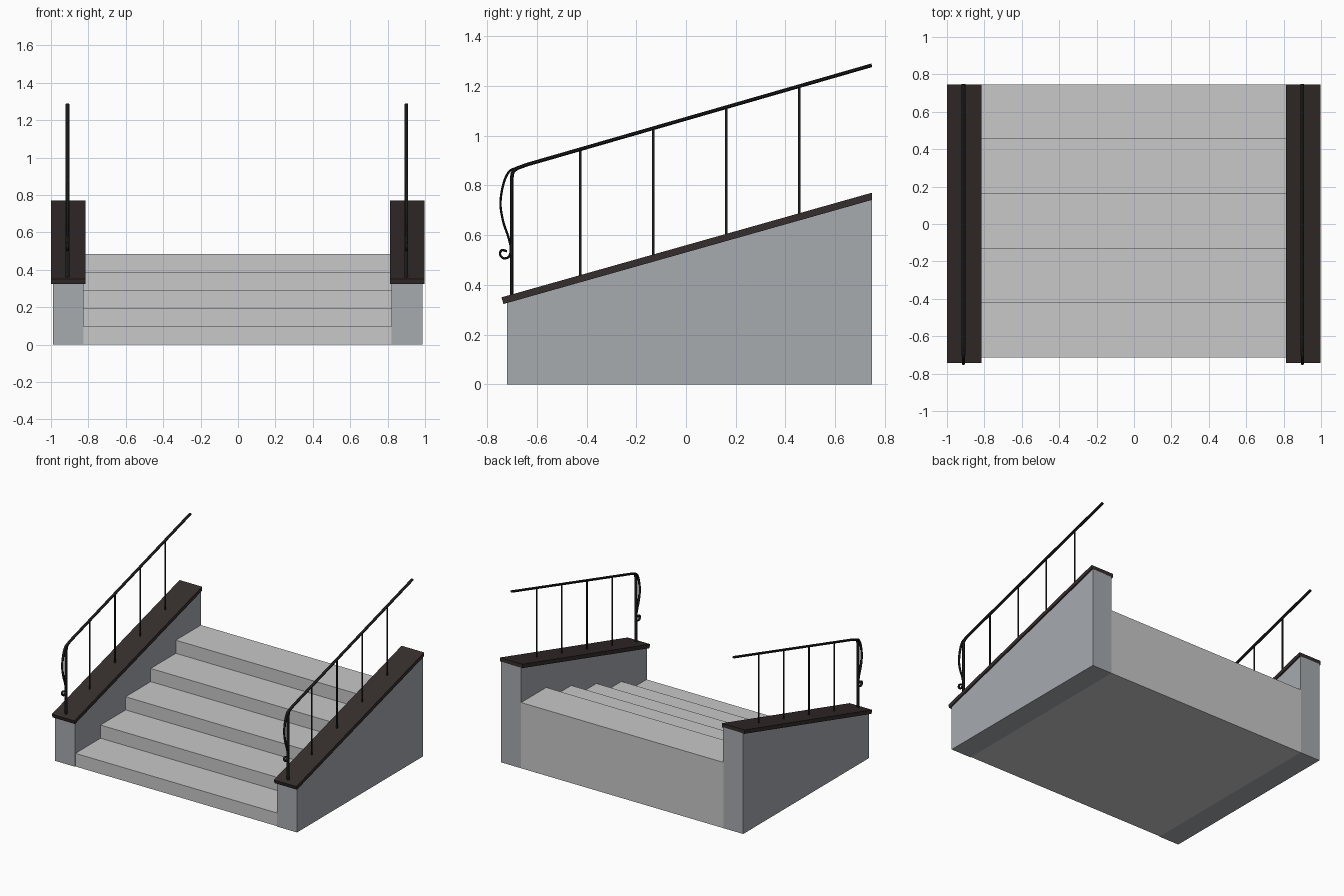
import bpy, bmesh, math
from mathutils import Vector

if "Cube" in bpy.data.objects:
    bpy.data.objects.remove(bpy.data.objects["Cube"])


def material(name, rgb):
    m = bpy.data.materials.new(name)
    m.diffuse_color = (*rgb, 1)
    m.use_nodes = True
    m.node_tree.nodes["Principled BSDF"].inputs["Base Color"].default_value = m.diffuse_color
    return m


STEP = material("light_concrete", (0.58, 0.58, 0.58))
WALL = material("blue_grey_concrete", (0.385, 0.405, 0.43))
CAP = material("dark_brown_coping", (0.036, 0.027, 0.026))
IRON = material("black_iron", (0.012, 0.011, 0.011))


def finish(bm, name, mat, smooth=False):
    bmesh.ops.recalc_face_normals(bm, faces=bm.faces)
    me = bpy.data.meshes.new(name)
    bm.to_mesh(me)
    bm.free()
    me.materials.append(mat)
    ob = bpy.data.objects.new(name, me)
    bpy.context.collection.objects.link(ob)
    if smooth:
        bpy.context.view_layer.objects.active = ob
        ob.select_set(True)
        bpy.ops.object.shade_smooth_by_angle(angle=math.radians(50))
        ob.select_set(False)
    return ob


def prism(name, profile, x0, x1, mat):
    """Extrude a (y, z) outline along x."""
    bm = bmesh.new()
    face = bm.faces.new([bm.verts.new((x0, y, z)) for y, z in profile])
    res = bmesh.ops.extrude_face_region(bm, geom=[face])
    verts = [g for g in res["geom"] if isinstance(g, bmesh.types.BMVert)]
    bmesh.ops.translate(bm, verts=verts, vec=(x1 - x0, 0, 0))
    return finish(bm, name, mat)


def add_tube(bm, path, x, rx, r, sides=8):
    """Sweep an oval section along a (y, z) path."""
    pts = [Vector((x, y, z)) for y, z in path]
    rings = []
    for i, p in enumerate(pts):
        t = (pts[min(i + 1, len(pts) - 1)] - pts[max(i - 1, 0)]).normalized()
        n = Vector((0, -t.z, t.y))
        ring = []
        for k in range(sides):
            a = 2 * math.pi * (k + 0.5) / sides
            ring.append(bm.verts.new(p + Vector((rx * math.cos(a), 0, 0)) + n * r * math.sin(a)))
        rings.append(ring)
    for a, b in zip(rings, rings[1:]):
        for k in range(sides):
            j = (k + 1) % sides
            bm.faces.new((a[k], a[j], b[j], b[k]))
    bm.faces.new(rings[0])
    bm.faces.new(rings[-1])


def spline(pts, n=5):
    """Catmull-Rom smoothing of a 2D path."""
    p = [Vector(q) for q in pts]
    p = [2 * p[0] - p[1]] + p + [2 * p[-1] - p[-2]]
    out = []
    for a, b, c, d in zip(p, p[1:], p[2:], p[3:]):
        for i in range(n):
            t = i / n
            out.append(0.5 * (2 * b + (c - a) * t + (2 * a - 5 * b + 4 * c - d) * t * t
                              + (3 * b - a - 3 * c + d) * t ** 3))
    return out + [p[-2]]


SLOPE = 0.2825
BACK = 0.747


def cap_top(y):
    return 0.35 + (y + 0.742) * SLOPE


def rail_z(y):
    return 0.872 + (y + 0.68) * SLOPE * 1.02


# stair block with five steps
RISE, RUN, FRONT = 0.097, 0.2925, -0.715
outline = [(BACK, 0), (FRONT, 0)]
for i in range(5):
    z = RISE * (i + 1)
    outline += [(FRONT + RUN * i, z), (BACK if i == 4 else FRONT + RUN * (i + 1), z)]
prism("steps", outline, -0.828, 0.823, STEP)

hook = spline([(-0.68, 0.871), (-0.71, 0.857), (-0.733, 0.81), (-0.746, 0.73),
               (-0.735, 0.655), (-0.715, 0.595), (-0.704, 0.545), (-0.712, 0.514),
               (-0.733, 0.507), (-0.748, 0.523), (-0.74, 0.54), (-0.72, 0.535)])
bend = [(-0.70, 0.33), (-0.70, 0.825)] + spline(
    [(-0.70, 0.835), (-0.695, 0.856), (-0.678, rail_z(-0.678) - 0.003)], 4) + [
    (-0.64, rail_z(-0.64)), (BACK, rail_z(BACK))]

for side, cx in (("left", -0.908), ("right", 0.904)):
    # sloped side wall
    prism(side + "_wall", [(-0.72, 0), (BACK, 0), (BACK, cap_top(BACK) - 0.027),
                           (-0.72, cap_top(-0.72) - 0.027)], cx - 0.082, cx + 0.082, WALL)
    # coping slab, front end square to the slope
    prism(side + "_coping", [(-0.734, cap_top(-0.734) - 0.029), (BACK, cap_top(BACK) - 0.029),
                             (BACK, cap_top(BACK)), (-0.742, cap_top(-0.742))],
          cx - 0.092, cx + 0.092, CAP)
    # handrail bending down into the front post
    bm = bmesh.new()
    add_tube(bm, bend, cx - 0.004, 0.011, 0.008)
    finish(bm, side + "_handrail", IRON, True)
    # scroll at the front
    bm = bmesh.new()
    add_tube(bm, hook, cx - 0.004, 0.009, 0.005)
    finish(bm, side + "_scroll", IRON, True)
    # balusters
    bm = bmesh.new()
    for i in range(4):
        y = -0.425 + 0.2935 * i
        add_tube(bm, [(y, cap_top(y) - 0.015), (y, rail_z(y))], cx - 0.004, 0.006, 0.006)
    finish(bm, side + "_balusters", IRON, True)
